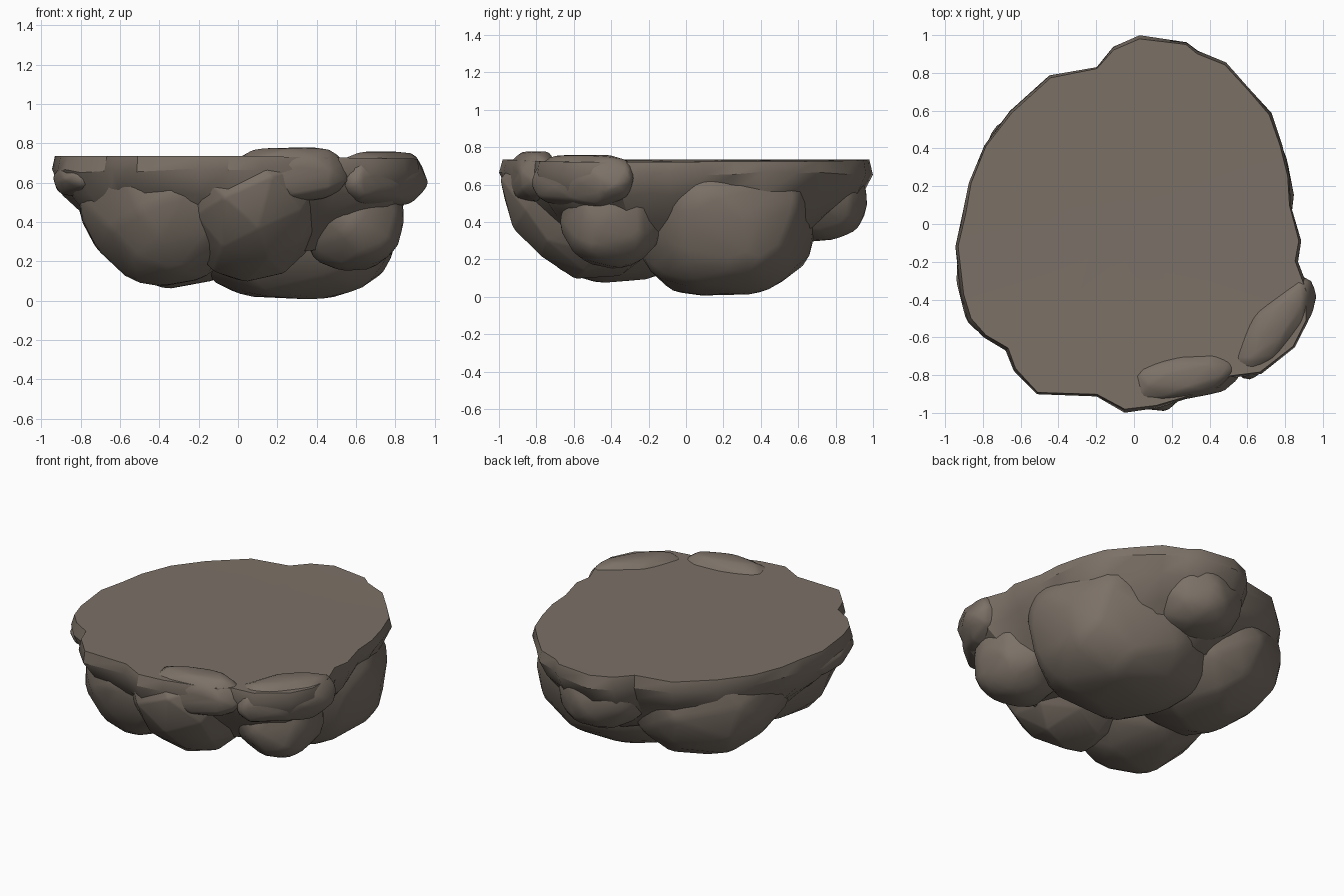
import bpy, bmesh, math, random
from mathutils import Vector, Matrix
from mathutils.bvhtree import BVHTree

if "Cube" in bpy.data.objects:
    bpy.data.objects.remove(bpy.data.objects["Cube"])

random.seed(7)
stone = bpy.data.materials.new("stone")
stone.diffuse_color = (0.2, 0.165, 0.135, 1)
stone.use_nodes = True
stone.node_tree.nodes["Principled BSDF"].inputs["Base Color"].default_value = stone.diffuse_color
parts = []


def make(name, bm):
    bmesh.ops.recalc_face_normals(bm, faces=bm.faces)
    me = bpy.data.meshes.new(name)
    bm.to_mesh(me)
    ob = bpy.data.objects.new(name, me)
    bpy.context.collection.objects.link(ob)
    me.materials.append(stone)
    parts.append((ob, BVHTree.FromBMesh(bm)))
    bm.free()


def lump(name, c, r, p=2.2, rot=0, n=60, top=0.70):
    """Chunky boulder: bevelled convex hull of jittered superellipsoid points."""
    bm = bmesh.new()
    R = Matrix.Rotation(math.radians(rot), 3, 'Z')
    for i in range(n):
        z = 1 - 2 * (i + 0.5) / n
        a = i * 2.39996 + random.uniform(-0.25, 0.25)
        s = math.sqrt(1 - z * z)
        d = Vector((s * math.cos(a), s * math.sin(a), z))
        k = sum(abs(v) ** p for v in d) ** (-1 / p) * random.uniform(0.97, 1.045)
        q = R @ (Vector((d.x * r[0], d.y * r[1], d.z * r[2])) * k) + Vector(c)
        q.z = max(0.0, min(top, q.z))
        bm.verts.new(q)
    bmesh.ops.convex_hull(bm, input=bm.verts)
    junk = [v for v in bm.verts if not v.link_faces]
    bmesh.ops.delete(bm, geom=junk, context='VERTS')
    bmesh.ops.dissolve_limit(bm, angle_limit=math.radians(10), verts=bm.verts, edges=bm.edges)
    bmesh.ops.bevel(bm, geom=bm.edges[:], offset=0.1 * min(r), segments=1,
                    profile=0.5, affect='EDGES', clamp_overlap=True)
    bmesh.ops.triangulate(bm, faces=bm.faces)
    make(name, bm)


# flat-topped slab with an irregular outline, tapering underneath
outline = [(0.03, 1.0), (0.28, 0.97), (0.34, 0.92), (0.49, 0.86), (0.61, 0.73), (0.73, 0.59),
           (0.79, 0.42), (0.83, 0.26), (0.84, 0.1), (0.89, -0.09), (0.87, -0.2), (0.93, -0.36),
           (0.93, -0.52), (0.86, -0.66), (0.68, -0.8), (0.52, -0.82), (0.46, -0.88),
           (0.12, -0.98), (-0.05, -1.0), (-0.2, -0.92), (-0.52, -0.91), (-0.64, -0.78),
           (-0.68, -0.67), (-0.8, -0.6), (-0.88, -0.51), (-0.92, -0.38), (-0.95, -0.12),
           (-0.91, 0.05), (-0.88, 0.22), (-0.8, 0.42), (-0.66, 0.6), (-0.45, 0.79),
           (-0.2, 0.84), (-0.11, 0.94)]
bm = bmesh.new()
rings = []
for s, z, j in ((0.98, 0.735, 0), (1.0, 0.66, 0.012), (0.95, 0.55, 0.02),
                (0.84, 0.42, 0.025), (0.65, 0.26, 0.02)):
    ring = []
    for x, y in outline:
        k = s - random.uniform(0, j)
        dz = -0.015 * max(0, x) if j == 0 else random.uniform(-j, j)
        ring.append(bm.verts.new((x * k, y * k, z + dz)))
    rings.append(ring)
n = len(outline)
for a, b in zip(rings, rings[1:]):
    for i in range(n):
        j = (i + 1) % n
        bm.faces.new((a[i], a[j], b[j]))
        bm.faces.new((a[i], b[j], b[i]))
for ring, z in ((rings[0], 0.726), (rings[-1], 0.25)):
    c = bm.verts.new((0, 0, z))
    for i in range(n):
        bm.faces.new((ring[i], ring[(i + 1) % n], c))
make("flat_topped_slab", bm)

# boulders below the slab
lump("right_boulder", (0.27, 0.2, 0.46), (0.57, 0.5, 0.47), 2.5, n=54)
lump("front_boulder", (0.06, -0.5, 0.6), (0.42, 0.5, 0.53), 1.85, n=50)
lump("front_left_boulder", (-0.36, -0.36, 0.52), (0.44, 0.52, 0.47), 2.0, n=50)
lump("back_left_boulder", (-0.32, 0.22, 0.5), (0.49, 0.53, 0.44), 2.1, n=50)
lump("right_front_boulder", (0.58, -0.4, 0.42), (0.27, 0.28, 0.27), 2.3, n=44)
lump("back_boulder", (0.1, 0.7, 0.52), (0.29, 0.27, 0.23), 2.4, n=40)

# ridges around the rim
lump("right_ridge", (0.74, -0.545, 0.625), (0.32, 0.13, 0.15), 2.6, 52, n=44, top=0.76)
lump("front_ridge", (0.26, -0.81, 0.645), (0.3, 0.125, 0.145), 2.6, 10, n=44, top=0.78)
lump("left_ridge", (-0.79, -0.25, 0.62), (0.15, 0.34, 0.11), 2.2, n=40)


def inside(p, tree):
    co, nor, _, _ = tree.find_nearest(p)
    return (p - co).dot(nor) < -1e-4


# drop the faces buried in a neighbour, then shade with soft facets
for ob, own in parts:
    bm = bmesh.new()
    bm.from_mesh(ob.data)
    hidden = [f for f in bm.faces if any(
        t is not own and all(inside(q, t) for q in [v.co for v in f.verts] + [f.calc_center_median()])
        for _, t in parts)]
    bmesh.ops.delete(bm, geom=hidden, context='FACES')
    bm.to_mesh(ob.data)
    bm.free()
    bpy.ops.object.select_all(action='DESELECT')
    bpy.context.view_layer.objects.active = ob
    ob.select_set(True)
    bpy.ops.object.shade_smooth_by_angle(angle=math.radians(35))
